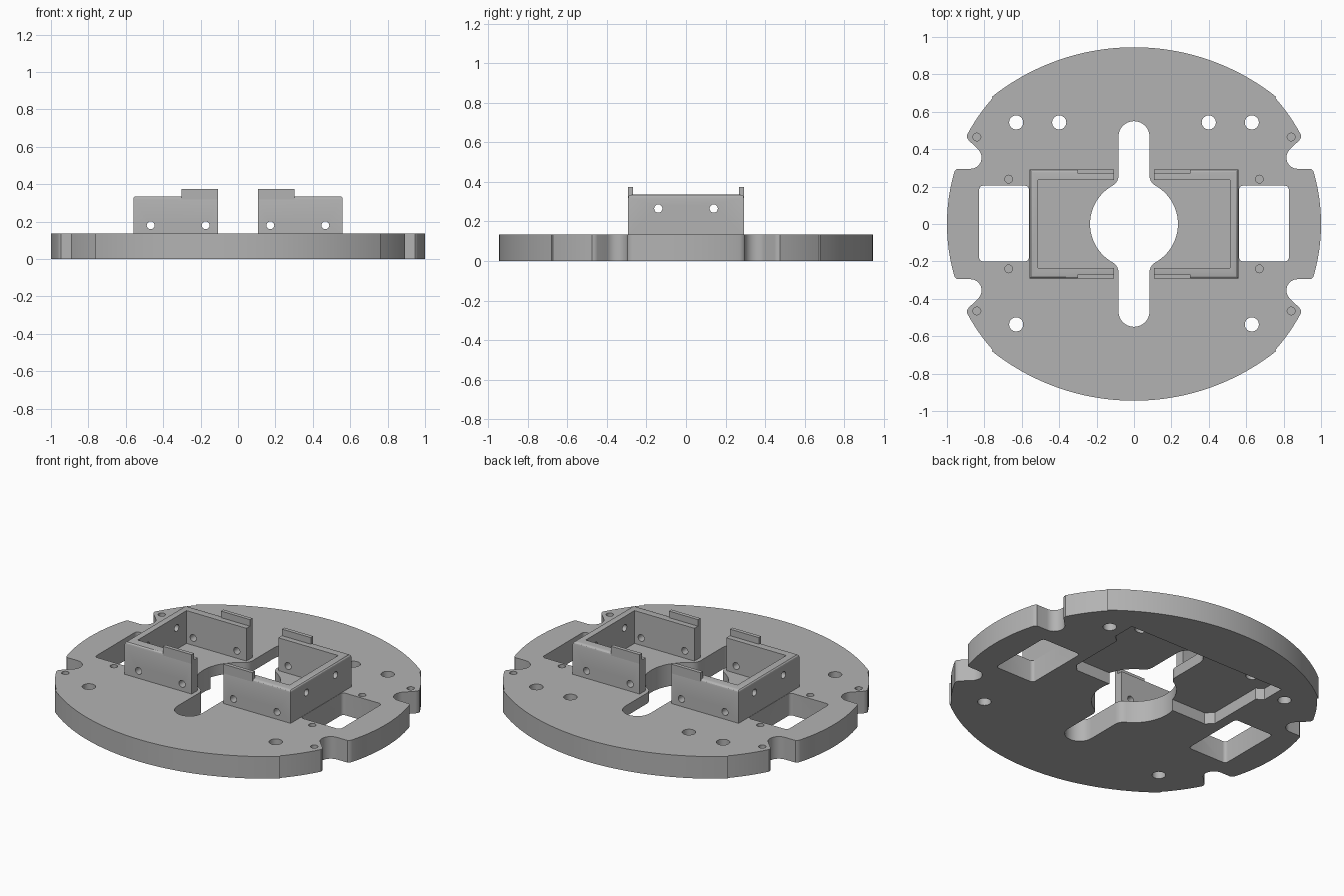
import bpy, bmesh
from math import sin, cos, radians
from mathutils import Matrix, Vector

cube = bpy.data.objects.get("Cube")
if cube:
    bpy.data.objects.remove(cube)

grey = bpy.data.materials.new("mid_grey")
grey.use_nodes = True
grey.diffuse_color = (0.45, 0.45, 0.45, 1)
grey.node_tree.nodes["Principled BSDF"].inputs["Base Color"].default_value = (0.45, 0.45, 0.45, 1)

T = 0.135          # plate thickness
SIGNS = (1, -1)


def arc(cx, cy, r, a0, a1, n=12):
    angles = [radians(a0 + (a1 - a0) * i / n) for i in range(n + 1)]
    return [(cx + r * cos(a), cy + r * sin(a)) for a in angles]


def tidy(pts):
    """Drop consecutive repeated points of a closed outline."""
    return [p for i, p in enumerate(pts)
            if (Vector(p) - Vector(pts[i - 1])).length > 1e-5]


def mirror_x(half):
    return tidy(half + [(-x, y) for x, y in reversed(half)])


def mirror_xy(quarter):
    half = [(x, -y) for x, y in reversed(quarter)] + quarter
    return mirror_x(half)


def circle(x, y, r):
    return arc(x, y, r, 0, 337.5, 15)


def rounded_rect(x0, x1, y0, y1, r):
    return tidy(arc(x1 - r, y1 - r, r, 0, 90, 4) + arc(x0 + r, y1 - r, r, 90, 180, 4)
                + arc(x0 + r, y0 + r, r, 180, 270, 4) + arc(x1 - r, y0 + r, r, 270, 360, 4))


def prism(bm, pts, z0, z1, matrix=Matrix()):
    low = [bm.verts.new(matrix @ Vector((x, y, z0))) for x, y in pts]
    high = [bm.verts.new(matrix @ Vector((x, y, z1))) for x, y in pts]
    bm.faces.new(low[::-1])
    bm.faces.new(high)
    for i in range(len(pts)):
        bm.faces.new((low[i - 1], low[i], high[i], high[i - 1]))


def finish(bm, name):
    bmesh.ops.recalc_face_normals(bm, faces=bm.faces[:])
    mesh = bpy.data.meshes.new(name)
    bm.to_mesh(mesh)
    bm.free()
    mesh.materials.append(grey)
    ob = bpy.data.objects.new(name, mesh)
    bpy.context.collection.objects.link(ob)
    return ob


def cut(target, shapes):
    """Subtract a set of separate prisms from the target."""
    bm = bmesh.new()
    for shape in shapes:
        prism(bm, *shape)
    cutter = finish(bm, "cutter")
    cutter.hide_render = True
    mod = target.modifiers.new("cut", "BOOLEAN")
    mod.operation, mod.solver, mod.object = "DIFFERENCE", "EXACT", cutter
    bpy.context.view_layer.objects.active = target
    bpy.ops.object.modifier_apply(modifier=mod.name)
    bpy.data.objects.remove(cutter)


def smooth(ob):
    bpy.ops.object.select_all(action="DESELECT")
    ob.select_set(True)
    bpy.context.view_layer.objects.active = ob
    bpy.ops.object.shade_smooth_by_angle(angle=radians(30))


# Base plate: side ears, notches and broad front and back arcs
quarter = (arc(0, 0, 1, 0, 15.8, 8) + [(0.957, 0.286), (0.946, 0.295)]
           + arc(0.875, 0.355, 0.06, 270, 135, 14) + [(0.884, 0.448), (0.892, 0.46)]
           + arc(0, 0, 1.012, 28, 41.7, 6) + arc(0, -0.277, 1.222, 51.5, 90, 18))
bm = bmesh.new()
prism(bm, mirror_xy(quarter), 0, T)
plate = finish(bm, "base_plate")

# Underside pocket behind the centre
pocket = [(0, 0.625), (0.54, 0.625), (0.54, 0.48), (0.5, 0.45), (0.5, 0.1), (0.46, 0.06), (0, 0.06)]
cut(plate, [(mirror_x(pocket), -0.1, 0.07)])

# Keyhole slot, side windows, screw holes and blind pilot holes
slot = (arc(0, 0, 0.235, 0, 61, 12) + arc(0.143, 0.258, 0.06, 241, 180, 6)
        + arc(0, 0.467, 0.083, 0, 90, 8))
holes = [(mirror_xy(slot), -0.1, 0.3)]
for sx in SIGNS:
    x0, x1 = sorted((sx * 0.562, sx * 0.828))
    holes.append((rounded_rect(x0, x1, -0.2, 0.205, 0.02), -0.1, 0.3))
    for x, y in ((0.63, 0.543), (0.4, 0.543), (0.63, -0.537)):
        holes.append((circle(sx * x, y, 0.038), -0.1, 0.3))
    for sy in SIGNS:
        for x, y in ((0.84, 0.465), (0.67, 0.24)):
            holes.append((circle(sx * x, sy * y, 0.021), 0.05, 0.3))
cut(plate, holes)
smooth(plate)

# Pair of U-shaped brackets facing each other
Y, X0, X1, TOP = 0.292, 0.108, 0.56, 0.335
ROUND = 0.016
across_y = Matrix(((1, 0, 0), (0, 0, 1), (0, 1, 0))).to_4x4()
across_x = Matrix(((0, 0, 1), (1, 0, 0), (0, 1, 0))).to_4x4()
for sx, name in ((1, "left_bracket"), (-1, "right_bracket")):
    flip = Matrix.Diagonal((sx, 1, 1, 1))
    bm = bmesh.new()
    outline = [(X0, -Y), (X1, -Y), (X1, Y), (X0, Y),
               (X0, 0.235), (0.512, 0.235), (0.512, -0.235), (X0, -0.235)]
    prism(bm, outline, T - 0.003, TOP, flip)
    # rounded outer top edge
    rim = [e for e in bm.edges if all(v.co.z > TOP - 0.001 for v in e.verts)
           and (all(abs(v.co.y) > Y - 0.001 for v in e.verts)
                or all(abs(v.co.x) > X1 - 0.001 for v in e.verts))]
    bmesh.ops.bevel(bm, geom=rim, offset=ROUND, segments=3, profile=0.5, affect="EDGES")
    bracket = finish(bm, name)
    # screw holes through the side walls and the end wall
    cut(bracket, [(circle(sx * x, 0.18, 0.021), -0.5, 0.5, across_y) for x in (0.173, 0.467)])
    cut(bracket, [(circle(y, 0.265, 0.021), min(sx * 0.4, sx * 0.7), max(sx * 0.4, sx * 0.7), across_x)
                  for y in (-0.14, 0.14)])
    smooth(bracket)

    # thin raised lips near the open ends
    bm = bmesh.new()
    for sy in SIGNS:
        lip = [(X0, sy * 0.269), (0.303, sy * 0.269), (0.303, sy * Y), (X0, sy * Y)]
        prism(bm, lip, TOP - ROUND, 0.375, flip)
    finish(bm, name.replace("bracket", "bracket_lips"))
